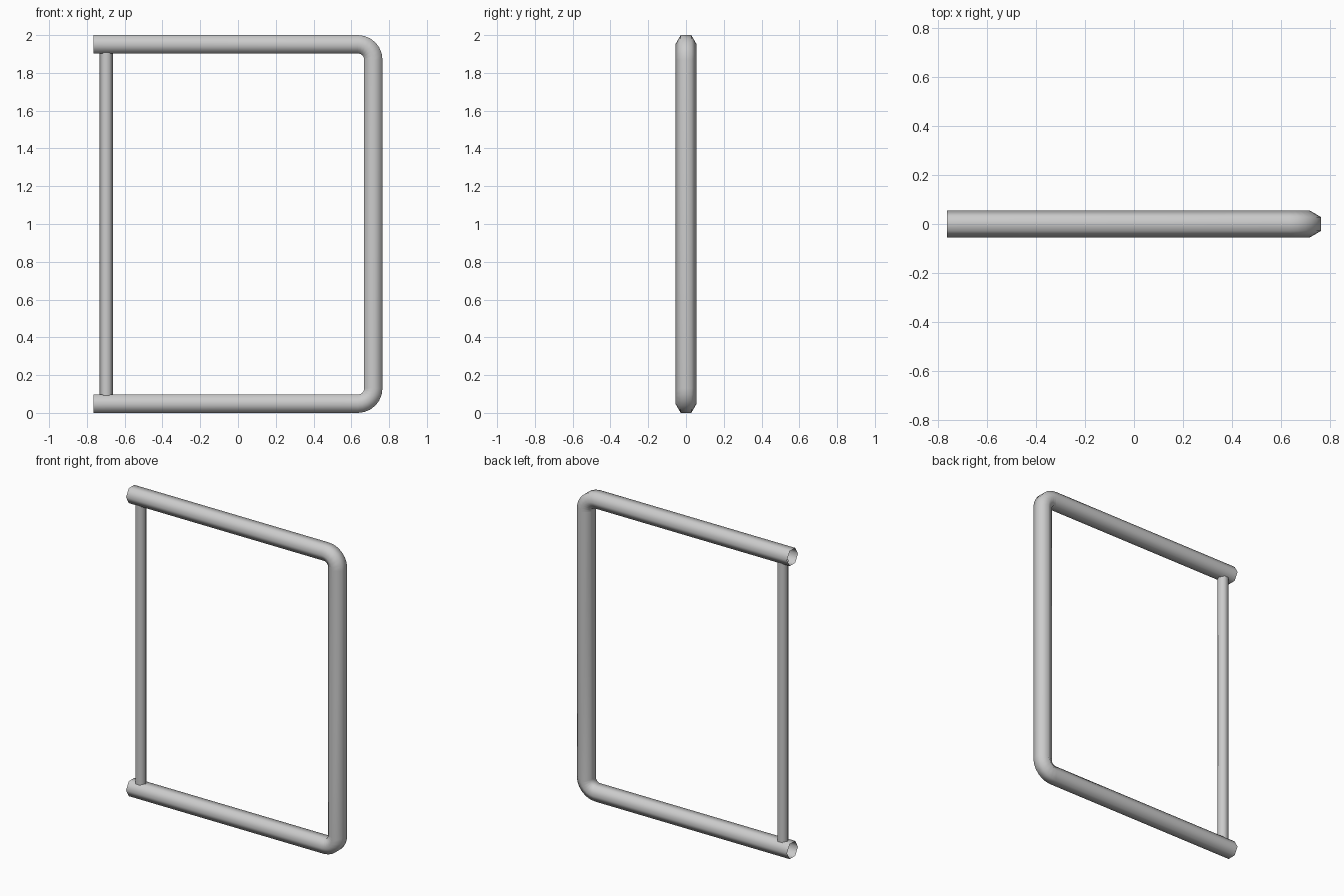
import bpy, bmesh
from math import cos, sin, pi, radians
from mathutils import Vector

cube = bpy.data.objects.get("Cube")
if cube:
    bpy.data.objects.remove(cube, do_unlink=True)

SIDES = 6
TUBE_R = 0.056                        # corner radius of the hexagonal tube
HALF = TUBE_R * cos(pi / SIDES)       # half its height across the flats
BEND_R = 0.082                        # radius of the corner bends
LEFT, RIGHT, TOP = -0.765, 0.765, 2.0

metal = bpy.data.materials.new("light_grey_metal")
metal.use_nodes = True
grey = (0.6, 0.6, 0.6, 1)
metal.diffuse_color = grey
metal.node_tree.nodes["Principled BSDF"].inputs["Base Color"].default_value = grey


def sweep(name, path, radius, across):
    """Open hexagonal tube; path holds (point, tangent), corners lie along across."""
    bm = bmesh.new()
    rings = []
    for point, tangent in path:
        other = tangent.cross(across)
        angles = [2 * pi * i / SIDES for i in range(SIDES)]
        rings.append([bm.verts.new(point + radius * (across * cos(a) + other * sin(a)))
                      for a in angles])
    for a, b in zip(rings, rings[1:]):
        for i in range(SIDES):
            j = (i + 1) % SIDES
            bm.faces.new((a[i], a[j], b[j], b[i]))
    for f in bm.faces:
        f.smooth = True
    mesh = bpy.data.meshes.new(name)
    bm.to_mesh(mesh)
    bm.free()
    mesh.materials.append(metal)
    obj = bpy.data.objects.new(name, mesh)
    bpy.context.collection.objects.link(obj)
    return obj


# Bent frame: bottom rail, upright and top rail in one tube
X, Y, Z = Vector((1, 0, 0)), Vector((0, 1, 0)), Vector((0, 0, 1))
bend_x = RIGHT - HALF - BEND_R
bend_z = HALF + BEND_R
path = [(Vector((LEFT, 0, HALF)), X)]
for centre_z, start in ((bend_z, -90), (TOP - bend_z, 0)):
    for step in range(7):
        a = radians(start + step * 15)
        out = X * cos(a) + Z * sin(a)
        tangent = Z * cos(a) - X * sin(a)
        path.append((Vector((bend_x, 0, centre_z)) + out * BEND_R, tangent))
path.append((Vector((LEFT, 0, TOP - HALF)), -X))
sweep("bent_frame", path, TUBE_R, Y)

# Thin post joining the open ends of the frame
post_x, low = -0.697, 2 * HALF - 0.005
sweep("thin_post", [(Vector((post_x, 0, z)), Z) for z in (low, TOP - low)], 0.035, X)
